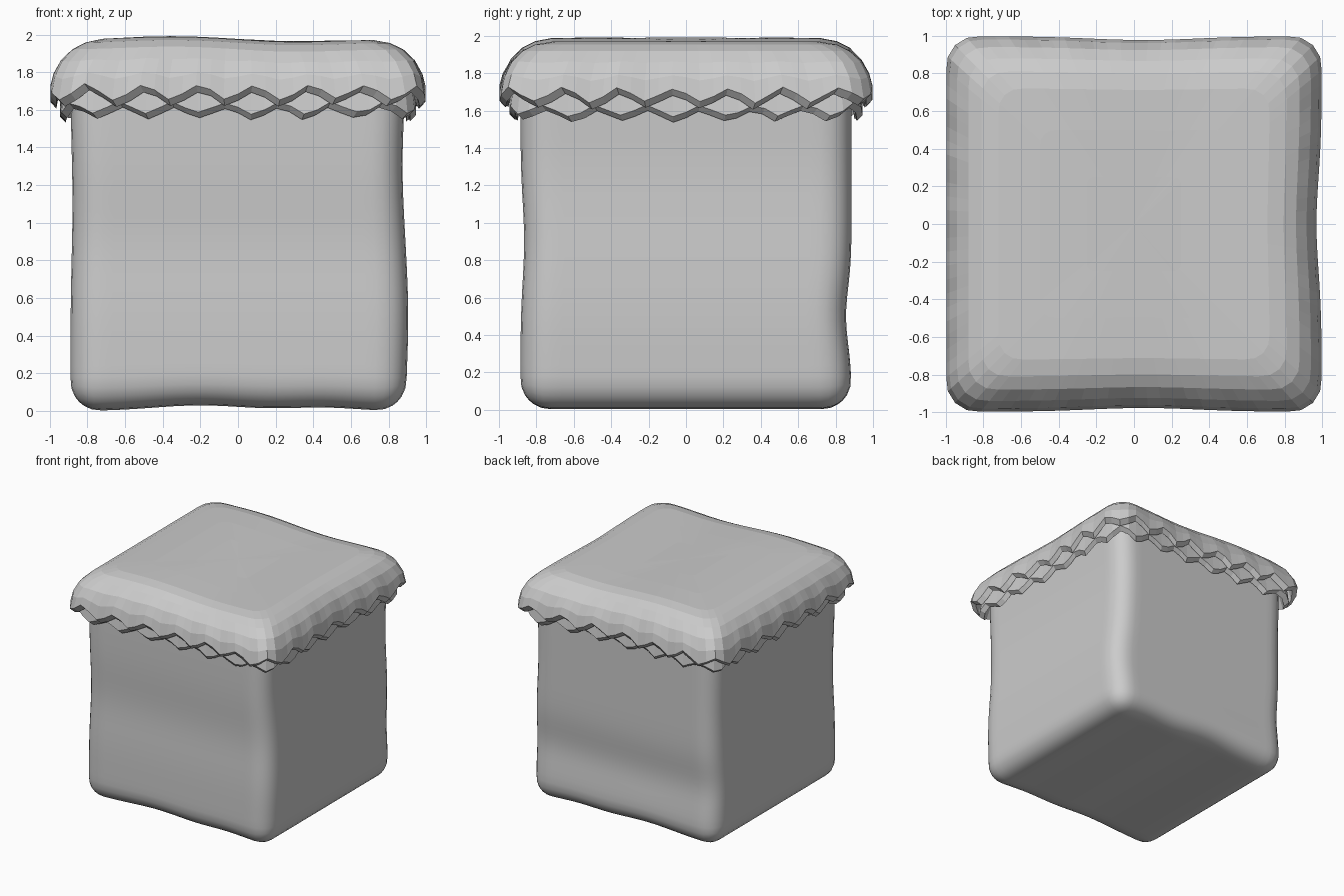
import bpy, bmesh, math, random
from mathutils import Vector

if "Cube" in bpy.data.objects:
    bpy.data.objects.remove(bpy.data.objects["Cube"])

random.seed(4)
N = 104            # points round the cover, four per scallop
WAVES = 26


def finish(name, bm, smooth):
    me = bpy.data.meshes.new(name)
    bm.to_mesh(me)
    bm.free()
    for p in me.polygons:
        p.use_smooth = smooth
    ob = bpy.data.objects.new(name, me)
    bpy.context.collection.objects.link(ob)
    return ob


def bump(v, centre, width):
    return math.exp(-((v - centre) / width) ** 2)


def ring_point(i, r=0.16):
    """Point on a unit rounded square, counter-clockwise from mid front."""
    flat, arc = 1 - r, r * math.pi / 2
    side = 2 * flat + arc
    s = (i % N) / N * 4 * side
    q, s = int(s // side), s % side
    if s < flat:
        x, y = s, -1
    elif s < flat + arc:
        a = (s - flat) / r
        x, y = flat + r * math.sin(a), -flat - r * math.cos(a)
    else:
        x, y = 1, -flat + (s - flat - arc)
    for _ in range(q):
        x, y = -y, x
    return x, y


def cover_wobble(x, y, z):
    dx = -0.028 * bump(y, 0.0, 0.35) * max(0, x) ** 3
    dy = -0.02 * bump(x, 0.05, 0.4) * y ** 3
    lift = 0.016 * bump(x, -0.35, 0.35) - 0.012 * bump(x, 0.3, 0.3)
    return (x + dx, y + dy, z + lift * max(0, min(1, (z - 1.7) / 0.2)))


def cover(name, profile, mean, amp, phase, capped):
    """Scalloped shell; profile rows are (half width, z, hem weight)."""
    bm = bmesh.new()
    jitter = [random.uniform(-0.007, 0.007) for _ in range(N)]
    rings = []
    for h, z, w in profile:
        ring = []
        for i in range(N):
            x, y = ring_point(i)
            hem = amp * math.cos(2 * math.pi * (i * WAVES / N - phase)) + jitter[i]
            hem += mean - 0.012 * (abs(x) > 0.99)
            zz = z + hem if w == 1 else z + w * (hem - mean)
            ring.append(bm.verts.new(cover_wobble(x * h, y * h, zz)))
        rings.append(ring)
    for a, b in zip(rings, rings[1:]):
        for i in range(N):
            j = (i + 1) % N
            bm.faces.new((a[i], b[i], b[j], a[j]))
    if capped:
        c = bm.verts.new(cover_wobble(0, 0, profile[0][1]))
        for i in range(N):
            bm.faces.new((c, rings[0][i], rings[0][(i + 1) % N]))
    return finish(name, bm, False)


# block body: a gridded cube pushed to a rounded box, then gently dented
bm = bmesh.new()
bmesh.ops.create_cube(bm, size=2)
bmesh.ops.subdivide_edges(bm, edges=bm.edges[:], cuts=31, use_grid_fill=True)
half, r = Vector((0.89, 0.885, 0.955)), 0.16
for v in bm.verts:
    p = Vector([v.co[k] * half[k] for k in range(3)])
    core = Vector([max(-half[k] + r, min(half[k] - r, p[k])) for k in range(3)])
    p = core + (p - core).normalized() * r
    x, y, z = p.x, p.y, p.z + 0.955
    if x > 0:
        p.x += (0.016 * bump(z, 0.5, 0.35) - 0.018 * bump(z, 1.3, 0.35)) * x
    else:
        p.x -= 0.012 * bump(z, 1.1, 0.4) * x
    if y > 0:
        p.y -= 0.033 * bump(z, 0.5, 0.22) * y
    else:
        p.y -= 0.022 * bump(z, 0.9, 0.3) * y
    lift = 0.03 * bump(x, -0.2, 0.35) + 0.018 * bump(x, 0.45, 0.25)
    p.z = z + lift * max(0, 1 - z / 0.4)
    v.co = p
finish("block_body", bm, True)

# upper cover with thick scalloped hem
cover("upper_cover",
      [(0.25, 1.975, 0), (0.5, 1.975, 0), (0.72, 1.972, 0), (0.81, 1.955, 0),
       (0.88, 1.92, 0), (0.94, 1.86, 0.1), (0.98, 1.78, 0.4), (0.997, 0, 1),
       (0.965, -0.035, 1), (0.945, 1.77, 0.3), (0.88, 1.87, 0)],
      1.695, 0.038, 0.28, True)

# lower cover peeking out below, scallops offset by half a wave
cover("lower_cover",
      [(0.80, 1.90, 0), (0.87, 1.86, 0), (0.92, 1.78, 0), (0.935, 1.69, 0.3),
       (0.945, 0, 1), (0.915, -0.03, 1), (0.89, 1.70, 0.2)],
      1.612, 0.03, 0.78, False)
